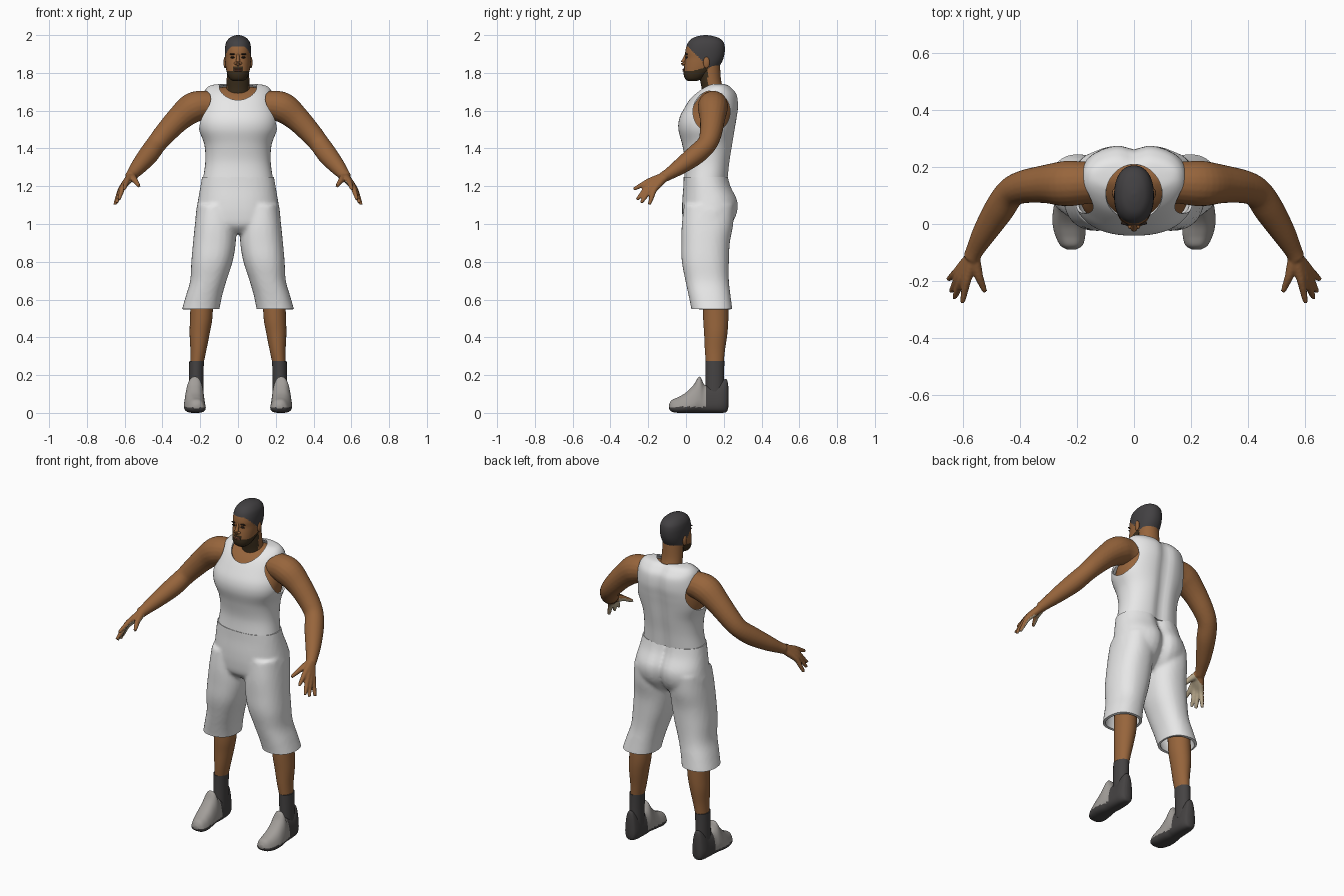
import bpy, bmesh
from math import sin, cos, pi, exp, radians
from mathutils import Vector, Matrix

if "Cube" in bpy.data.objects:
    bpy.data.objects.remove(bpy.data.objects["Cube"])


def material(name, r, g, b):
    m = bpy.data.materials.new(name)
    m.use_nodes = True
    m.diffuse_color = (r, g, b, 1)
    bsdf = m.node_tree.nodes["Principled BSDF"]
    bsdf.inputs["Base Color"].default_value = (r, g, b, 1)
    bsdf.inputs["Roughness"].default_value = 0.8
    return m


SKIN = material("brown skin", 0.31, 0.13, 0.045)
CLOTH = material("white cloth", 0.8, 0.8, 0.8)
HAIR = material("dark grey hair", 0.055, 0.052, 0.055)
BEARD = material("dark beard", 0.045, 0.028, 0.012)
SHOE = material("grey shoe", 0.36, 0.34, 0.32)
DARK = material("charcoal fabric", 0.06, 0.056, 0.056)
PALM = material("pale palm", 0.55, 0.45, 0.3)
LIPS = material("lips", 0.2, 0.075, 0.04)
EYE = material("dark eye", 0.02, 0.012, 0.008)


def smooth_path(rows, steps):
    """Catmull-Rom interpolation through rows of numbers."""
    out = []
    for i in range(len(rows) - 1):
        a, b, c, d = rows[max(i - 1, 0)], rows[i], rows[i + 1], rows[min(i + 2, len(rows) - 1)]
        for k in range(steps):
            t = k / steps
            out.append([q + t * (r - p) / 2 + t * t * (2 * p - 5 * q + 4 * r - s) / 2
                        + t ** 3 * (3 * q - p - 3 * r + s) / 2 for p, q, r, s in zip(a, b, c, d)])
    return out + [list(rows[-1])]


def skin_rings(bm, rings):
    loops = [[bm.verts.new(p) for p in ring] for ring in rings]
    n = len(loops[0])
    for a, b in zip(loops, loops[1:]):
        for i in range(n):
            bm.faces.new((a[i], a[(i + 1) % n], b[(i + 1) % n], b[i]))
    bm.faces.new(loops[0])
    bm.faces.new(loops[-1][::-1])


def loft(bm, rows, sides=40, steps=5, power=2.3, groove=0, taper=0, along_y=False):
    """Rows are (height, centre x, half width, near edge, far edge)."""
    rings = []
    for h, cx, hw, lo, hi in smooth_path(rows, steps):
        ring = []
        for i in range(sides):
            c, s = cos(2 * pi * i / sides), sin(2 * pi * i / sides)
            x = hw * abs(c) ** (2 / power) * (1 if c > 0 else -1)
            v = abs(s) ** (2 / power) * (1 if s > 0 else -1)
            d = (lo + hi) / 2 + v * (hi - lo) / 2
            if s > 0:
                d -= groove * exp(-(x / 0.035) ** 2)
            x = cx + x * (1 - taper * (v + 1) / 2)
            ring.append((x, h, d) if along_y else (x, d, h))
        rings.append(ring)
    skin_rings(bm, rings)


def tube(bm, rows, sides=20, steps=5):
    """Rows are (x, y, z, radius)."""
    path = smooth_path(rows, steps)
    pts = [Vector(p[:3]) for p in path]
    rings = []
    for i, p in enumerate(pts):
        q = (pts[min(i + 1, len(pts) - 1)] - pts[max(i - 1, 0)]).to_track_quat('Z', 'Y')
        rings.append([p + q @ Vector((cos(2 * pi * k / sides), sin(2 * pi * k / sides), 0)) * path[i][3]
                      for k in range(sides)])
    skin_rings(bm, rings)


def ball(bm, centre, radii):
    bmesh.ops.create_uvsphere(bm, u_segments=32, v_segments=20, radius=1,
                              matrix=Matrix.Translation(centre) @ Matrix.Diagonal((*radii, 1)))


def bake(ob, *mods):
    """Apply modifiers given as (type, settings)."""
    for kind, settings in mods:
        m = ob.modifiers.new(kind, kind)
        for key, value in settings.items():
            setattr(m, key, value)
    mesh = bpy.data.meshes.new_from_object(ob.evaluated_get(bpy.context.evaluated_depsgraph_get()))
    ob.modifiers.clear()
    ob.data = mesh


def make(name, bm, mats=(), mods=()):
    bmesh.ops.recalc_face_normals(bm, faces=bm.faces)
    mesh = bpy.data.meshes.new(name)
    bm.to_mesh(mesh)
    bm.free()
    for m in mats:
        mesh.materials.append(m)
    ob = bpy.data.objects.new(name, mesh)
    bpy.context.collection.objects.link(ob)
    if mods:
        bake(ob, *mods)
    return ob


def finish(ob, rule=None, angle=50):
    if rule:
        for p in ob.data.polygons:
            p.material_index = rule(p.center, p.normal)
    bpy.ops.object.select_all(action='DESELECT')
    ob.select_set(True)
    bpy.context.view_layer.objects.active = ob
    bpy.ops.object.shade_smooth_by_angle(angle=radians(angle))


MIRROR = ("MIRROR", {"use_mirror_merge": False})
SOFTEN = ("SMOOTH", {"factor": 0.5, "iterations": 3})

# Torso under the shirt, and the shirt with neck and arm openings
torso = [(1.24, 0, .185, -.01, .225), (1.33, 0, .173, -.005, .235), (1.42, 0, .178, -.02, .25),
         (1.5, 0, .207, -.04, .262), (1.56, 0, .212, -.035, .272), (1.62, 0, .2, -.005, .28),
         (1.68, 0, .185, .035, .274), (1.715, 0, .17, .075, .25), (1.735, 0, .14, .11, .225),
         (1.742, 0, .08, .13, .2)]
bm = bmesh.new()
loft(bm, [(h - .016, x, w - .02, a + .02, b - .02) for h, x, w, a, b in torso], groove=.02)
finish(make("chest", bm, [SKIN]))

bm = bmesh.new()
ball(bm, (0, .1, 1.735), (.1, .11, .12))
neck_cutter = make("neck_cutter", bm)
bm = bmesh.new()
for side in (-1, 1):
    bmesh.ops.create_cone(bm, cap_ends=True, segments=40, radius1=1, radius2=1, depth=1,
                          matrix=Matrix.Translation((side * .235, .135, 1.595))
                          @ Matrix.Diagonal((.2, .098, .11, 1)) @ Matrix.Rotation(pi / 2, 4, 'Y'))
arm_cutter = make("arm_cutter", bm)
bm = bmesh.new()
loft(bm, torso, sides=64, steps=6, groove=.018)
shirt = make("tank_top", bm, [CLOTH], [
    ("SOLIDIFY", {"thickness": .01}),
    ("BOOLEAN", {"object": neck_cutter, "solver": 'EXACT'}),
    ("BOOLEAN", {"object": arm_cutter, "solver": 'EXACT'})])
finish(shirt)
for cutter in (neck_cutter, arm_cutter):
    bpy.data.objects.remove(cutter)

# Shorts: pelvis and legs fused, then opened at waist and hems
bm = bmesh.new()
loft(bm, [(1.27, 0, .187, -.012, .224), (1.2, 0, .199, -.014, .242), (1.12, 0, .213, -.02, .279),
          (1.05, 0, .224, -.02, .273), (.99, 0, .22, -.01, .24), (.95, 0, .17, .03, .2)], groove=.035)
for s in (-1, 1):
    loft(bm, [(1.1, s * .12, .095, -.01, .255), (1, s * .12, .108, -.022, .25),
              (.9, s * .125, .113, -.024, .232), (.8, s * .138, .109, -.022, .227),
              (.7, s * .157, .096, -.003, .227), (.62, s * .18, .096, .014, .236),
              (.55, s * .197, .099, .028, .245), (.52, s * .202, .1, .03, .247)])
shorts = make("shorts", bm, [CLOTH], [("REMESH", {"mode": 'VOXEL', "voxel_size": .011}), SOFTEN])
bm = bmesh.new()
bm.from_mesh(shorts.data)
for height, up in ((1.25, 1), (.55, -1)):
    bmesh.ops.bisect_plane(bm, geom=bm.verts[:] + bm.edges[:] + bm.faces[:],
                           plane_co=(0, 0, height), plane_no=(0, 0, up), clear_outer=True)
bm.to_mesh(shorts.data)
bm.free()
bake(shorts, ("SOLIDIFY", {"thickness": .014}))
finish(shorts)

# Arms with hands
bm = bmesh.new()
tube(bm, [(.08, .15, 1.62, .07), (.17, .145, 1.63, .075), (.24, .142, 1.615, .08),
          (.315, .14, 1.555, .067), (.39, .13, 1.475, .058), (.435, .108, 1.42, .053),
          (.475, .05, 1.365, .053), (.525, -.03, 1.305, .043), (.558, -.09, 1.265, .032),
          (.572, -.12, 1.248, .029)])
wrist = Vector((.566, -.11, 1.254))
fingers = [((.588, -.2, 1.225), (.604, -.278, 1.183)), ((.605, -.197, 1.206), (.631, -.26, 1.128)),
           ((.616, -.186, 1.19), (.643, -.237, 1.112)), ((.622, -.168, 1.18), (.653, -.195, 1.102)),
           ((.545, -.185, 1.23), (.524, -.238, 1.2))]
for knuckle, tip in fingers:
    k, t = Vector(knuckle), Vector(tip)
    tube(bm, [(*wrist, .022), (*wrist.lerp(k, .5), .02), (*k, .0155), (*k.lerp(t, .55), .0125), (*t, .009)], 12)
arms = make("arms", bm, [SKIN, PALM], [("REMESH", {"mode": 'VOXEL', "voxel_size": .006}), SOFTEN, MIRROR])


def palm_rule(c, n):
    inward = Vector((-.65 if c.x > 0 else .65, .4, -.6))
    return int(c.y < -.13 and n.dot(inward) > .5)


finish(arms, palm_rule, 80)

# Lower legs, socks and shoes
bm = bmesh.new()
loft(bm, [(.25, .219, .034, .107, .198), (.33, .21, .042, .1, .206), (.42, .203, .053, .096, .219),
          (.5, .195, .059, .091, .224), (.62, .19, .06, .09, .222)], power=2)
finish(make("lower_legs", bm, [SKIN], [MIRROR]))
bm = bmesh.new()
loft(bm, [(.08, .222, .038, .103, .203), (.2, .221, .038, .103, .202), (.275, .219, .039, .102, .203)], power=2)
finish(make("socks", bm, [DARK], [MIRROR]))
bm = bmesh.new()
loft(bm, [(-.09, .22, .018, .022, .045), (-.075, .22, .046, .006, .068), (-.04, .224, .062, 0, .084),
          (0, .229, .067, 0, .108), (.04, .23, .065, 0, .148), (.072, .229, .06, 0, .192),
          (.1, .227, .056, 0, .148), (.15, .226, .053, 0, .145), (.19, .226, .049, 0, .17),
          (.215, .225, .037, .006, .178), (.224, .225, .016, .03, .14)],
     power=2.7, taper=.4, along_y=True, steps=6)
finish(make("shoes", bm, [SHOE, DARK], [MIRROR]), lambda c, n: int(c.z < .032 or c.y > .108))

# Neck
bm = bmesh.new()
loft(bm, [(1.6, 0, .085, .09, .235), (1.7, 0, .064, .085, .203), (1.76, 0, .06, .075, .186),
          (1.84, 0, .058, .06, .18)], power=2, steps=10)
finish(make("neck", bm, [SKIN, BEARD]), lambda c, n: int(c.z > 1.695 and c.y < .115))


# Head with hair and beard regions
def head_rule(c, n):
    if c.z > max(1.828, 1.94 - max(0, c.y - .01)):
        return 1
    moustache = abs(c.x) < .028 and c.z < 1.834
    jaw = c.z < 1.81 + .25 * max(0, c.y - .03)
    return 2 if c.y < .115 and (moustache or jaw) else 0


bm = bmesh.new()
loft(bm, [(1.757, 0, .026, .01, .055), (1.768, 0, .043, -.004, .088), (1.79, 0, .055, -.012, .12),
          (1.82, 0, .063, -.012, .165), (1.85, 0, .067, -.008, .186), (1.88, 0, .069, -.003, .199),
          (1.91, 0, .07, -.004, .205), (1.94, 0, .068, .002, .205), (1.965, 0, .061, .014, .197),
          (1.985, 0, .045, .037, .174), (1.996, 0, .024, .07, .138), (2, 0, .006, .1, .11)],
     sides=64, steps=7, power=2.2)
finish(make("head", bm, [SKIN, HAIR, BEARD]), head_rule, 80)

# Facial features
bm = bmesh.new()
tube(bm, [(0, .002, 1.9, .006), (0, -.008, 1.875, .009), (0, -.015, 1.853, .012), (0, -.008, 1.842, .008)], 16)
for s in (-1, 1):
    ball(bm, (s * .012, -.009, 1.85), (.009, .009, .008))
finish(make("nose", bm, [SKIN]))
for name, mat, centre, radii in (("ears", SKIN, (.068, .108, 1.855), (.009, .017, .03)),
                                 ("eyes", EYE, (.028, .003, 1.882), (.013, .006, .005)),
                                 ("eyebrows", EYE, (.029, .003, 1.899), (.017, .007, .004))):
    bm = bmesh.new()
    ball(bm, centre, radii)
    finish(make(name, bm, [mat], [MIRROR]))
bm = bmesh.new()
for z in (1.819, 1.811):
    ball(bm, (0, -.008, z), (.022, .011, .005))
finish(make("lips", bm, [LIPS]))
